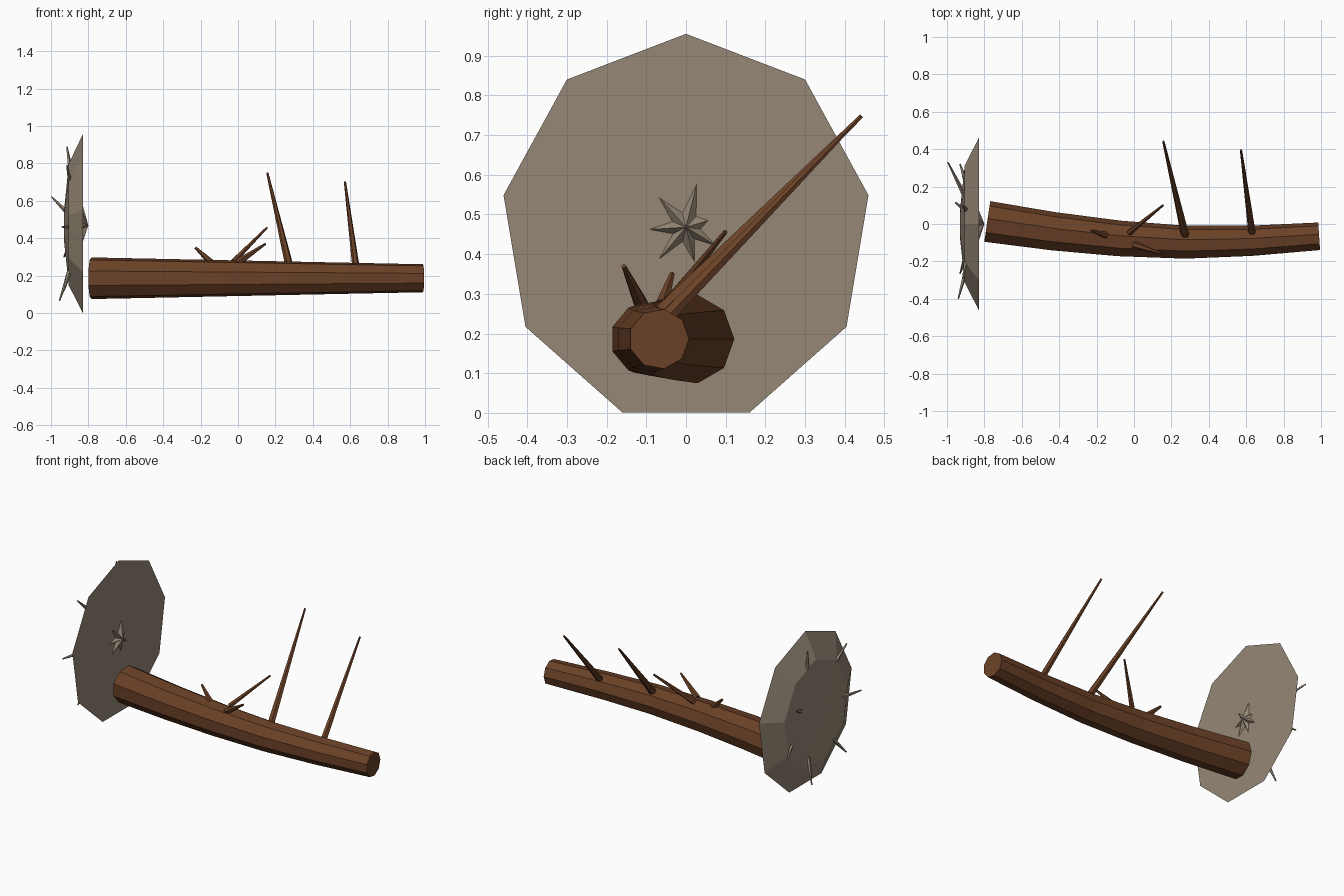
import bpy, bmesh, math
from mathutils import Vector

cube = bpy.data.objects.get("Cube")
if cube:
    bpy.data.objects.remove(cube, do_unlink=True)


def material(name, rgb):
    m = bpy.data.materials.new(name)
    m.use_nodes = True
    m.diffuse_color = (*rgb, 1)
    m.node_tree.nodes["Principled BSDF"].inputs["Base Color"].default_value = (*rgb, 1)
    return m


brown = material("brown wood", (0.147, 0.053, 0.02))
taupe = material("taupe metal", (0.30, 0.245, 0.18))


def finish(name, bm, mat):
    bmesh.ops.recalc_face_normals(bm, faces=bm.faces)
    me = bpy.data.meshes.new(name)
    bm.to_mesh(me)
    bm.free()
    me.materials.append(mat)
    ob = bpy.data.objects.new(name, me)
    bpy.context.collection.objects.link(ob)
    return ob


def loft(name, rings, mat):
    """Bridge rings of equal length and close both ends."""
    bm = bmesh.new()
    loops = [[bm.verts.new(p) for p in ring] for ring in rings]
    n = len(loops[0])
    for a, b in zip(loops, loops[1:]):
        for i in range(n):
            j = (i + 1) % n
            bm.faces.new((a[i], a[j], b[j], b[i]))
    bm.faces.new(loops[0])
    bm.faces.new(loops[-1])
    return finish(name, bm, mat)


def ring(centre, axis, radius, sides, ref=Vector((0, 1, 0))):
    """Polygon around an axis, first corner toward ref."""
    axis = axis.normalized()
    u = (ref - axis * ref.dot(axis)).normalized()
    v = axis.cross(u)
    angles = [2 * math.pi * i / sides for i in range(sides)]
    return [centre + radius * (u * math.cos(a) + v * math.sin(a)) for a in angles]


def spike(name, base, tip, r0, r1, mat, sides=6):
    base, tip = Vector(base), Vector(tip)
    d = tip - base
    base = base - d.normalized() * 0.025  # sink the root
    ref = Vector((1, 0, 0))
    return loft(name, [ring(base, d, r0, sides, ref), ring(tip, d, r1, sides, ref)], mat)


# Curved, tapering nine-sided log
path = [(-0.785, 0.01), (-0.43, -0.042), (-0.08, -0.08),
        (0.275, -0.1), (0.63, -0.092), (0.99, -0.068)]
pts = [Vector((x, y, 0.186)) for x, y in path]
rings = []
for i, p in enumerate(pts):
    tangent = pts[min(i + 1, 5)] - pts[max(i - 1, 0)]
    rings.append(ring(p, tangent, 0.113 - 0.0074 * i, 9))
loft("log", rings, brown)

# Branches growing from the log
branches = {
    "long_branch": ((0.27, -0.045, 0.27), (0.157, 0.442, 0.748), 0.022, 0.006),
    "outer_branch": ((0.63, -0.04, 0.25), (0.572, 0.395, 0.70), 0.02, 0.006),
    "forked_twig": ((-0.01, -0.035, 0.29), (0.155, 0.1, 0.457), 0.016, 0.006),
    "short_twig": ((-0.165, -0.055, 0.29), (-0.228, -0.035, 0.35), 0.018, 0.007),
    "front_twig": ((0.02, -0.118, 0.285), (0.147, -0.157, 0.37), 0.02, 0.006),
}
for name, (base, tip, r0, r1) in branches.items():
    spike(name, base, tip, r0, r1, brown)

# Domed nine-sided shield, slightly taller than wide
CZ = 0.463


def oval(x, r):
    angles = [2 * math.pi * i / 9 for i in range(9)]
    return [(x, r * math.sin(a), CZ + 1.054 * r * math.cos(a)) for a in angles]


loft("shield", [oval(-0.83, 0.467), oval(-0.905, 0.318), oval(-0.93, 0.08)], taupe)

# Thorns on the domed side
thorns = [((-0.915, 0.17, 0.54), (-0.995, 0.33, 0.62)),
          ((-0.905, -0.27, 0.46), (-0.94, -0.40, 0.46)),
          ((-0.9, 0.08, 0.79), (-0.915, 0.10, 0.89)),
          ((-0.905, -0.19, 0.21), (-0.93, -0.265, 0.12)),
          ((-0.91, 0.08, 0.2), (-0.955, 0.115, 0.065)),
          ((-0.905, 0.24, 0.35), (-0.93, 0.32, 0.3)),
          ((-0.9, -0.21, 0.71), (-0.915, -0.29, 0.79))]
for i, (base, tip) in enumerate(thorns):
    spike(f"thorn_{i + 1}", base, tip, 0.014, 0.004, taupe, 5)

# Uneven star boss on the flat side
star = [(0.028, 0.58), (-0.07, 0.545), (-0.095, 0.462), (-0.07, 0.385),
        (0.022, 0.378), (0.078, 0.42), (0.057, 0.485)]
bm = bmesh.new()
centre = Vector((0, 0.468))
outline = []
for i, (y, z) in enumerate(star):
    a = (Vector((y, z)) - centre)
    b = Vector(star[(i + 1) % len(star)]) - centre
    inner = centre + (a.normalized() + b.normalized()).normalized() * 0.038
    outline += [(y, z), tuple(inner)]
rim = [bm.verts.new((-0.831, y, z)) for y, z in outline]
apex = bm.verts.new((-0.80, 0, 0.468))
for i, v in enumerate(rim):
    bm.faces.new((v, rim[(i + 1) % len(rim)], apex))
bm.faces.new(rim)
finish("star_boss", bm, taupe)
